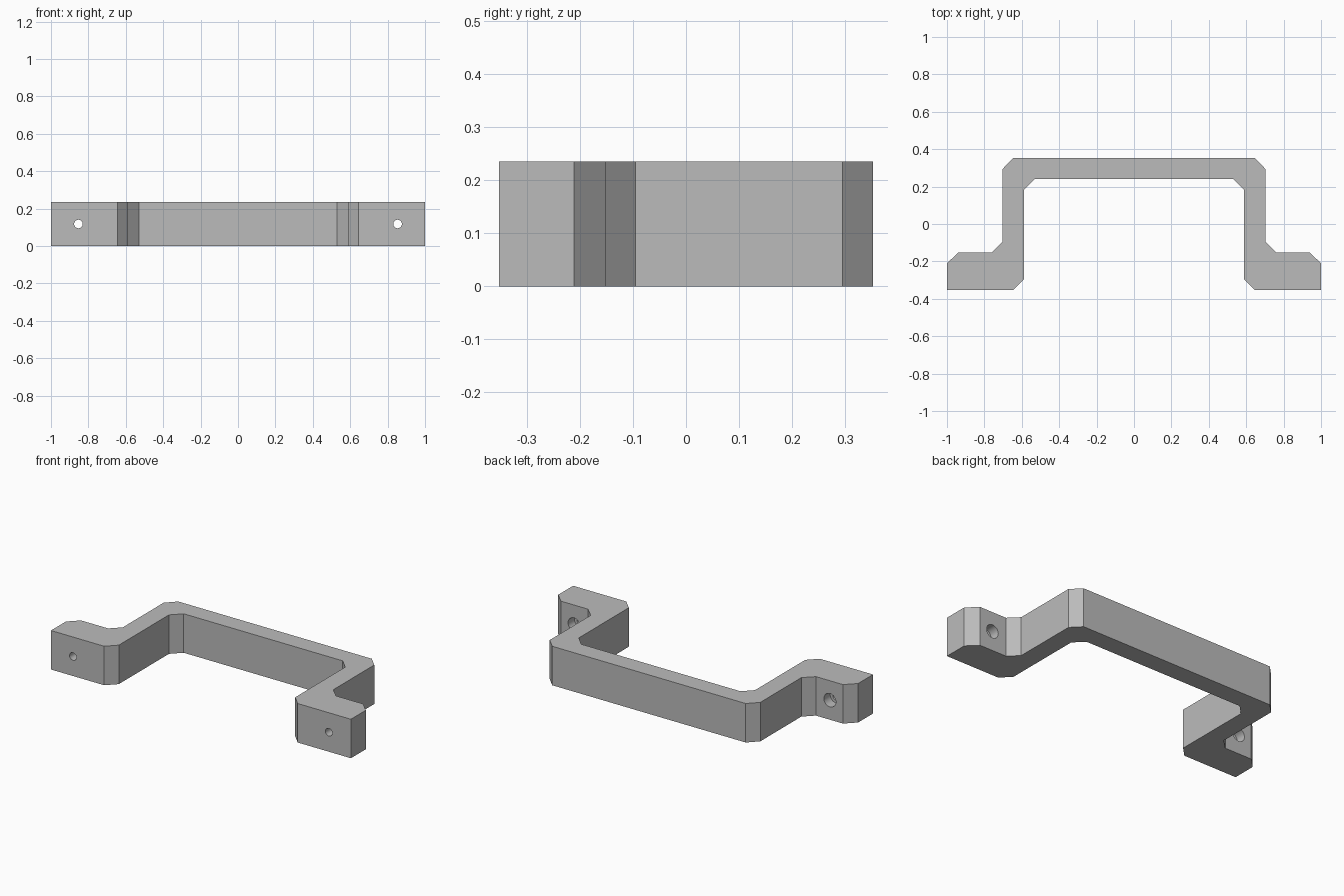
import bpy, bmesh, math

cube = bpy.data.objects.get("Cube")
if cube:
    bpy.data.objects.remove(cube, do_unlink=True)

HEIGHT = 0.235
HOLE_X = 0.853
FOOT_FRONT, FOOT_BACK = -0.353, -0.152

grey = bpy.data.materials.new("plain grey")
grey.use_nodes = True
colour = (0.5, 0.5, 0.5, 1)
grey.diffuse_color = colour
grey.node_tree.nodes["Principled BSDF"].inputs["Base Color"].default_value = colour

# Half outline of the handle seen from above: grip, leg, foot
half = [(0.645, 0.353), (0.702, 0.295), (0.702, -0.095), (0.76, -0.152),
        (0.94, -0.152), (1, -0.211), (1, -0.353), (0.645, -0.353),
        (0.588, -0.295), (0.588, 0.182), (0.53, 0.24)]
outline = half + [(-x, y) for x, y in reversed(half)]

# Extrude the mirrored outline into the handle
bm = bmesh.new()
base = bm.faces.new([bm.verts.new((x, y, 0)) for x, y in outline])
ext = bmesh.ops.extrude_face_region(bm, geom=[base])
top = [v for v in ext["geom"] if isinstance(v, bmesh.types.BMVert)]
bmesh.ops.translate(bm, verts=top, vec=(0, 0, HEIGHT))
bmesh.ops.recalc_face_normals(bm, faces=bm.faces)
mesh = bpy.data.meshes.new("pull_handle")
bm.to_mesh(mesh)
bm.free()
handle = bpy.data.objects.new("pull_handle", mesh)
bpy.context.collection.objects.link(handle)
mesh.materials.append(grey)


def drill(x, radius, y0, y1):
    """Cut a round hole along y between y0 and y1."""
    bpy.ops.mesh.primitive_cylinder_add(
        vertices=32, radius=radius, depth=y1 - y0,
        location=(x, (y0 + y1) / 2, HEIGHT / 2), rotation=(math.pi / 2, 0, 0))
    cutter = bpy.context.object
    cutter.name = "hole_cutter"
    cutter.hide_render = True
    cutter.data.materials.append(grey)
    mod = handle.modifiers.new("hole", "BOOLEAN")
    mod.operation = "DIFFERENCE"
    mod.solver = "EXACT"
    mod.object = cutter
    bpy.ops.object.select_all(action="DESELECT")
    handle.select_set(True)
    bpy.context.view_layer.objects.active = handle
    bpy.ops.object.modifier_apply(modifier=mod.name)
    bpy.data.objects.remove(cutter, do_unlink=True)


# Screw holes with a wider counterbore at the back of each foot
for side in (-1, 1):
    drill(side * HOLE_X, 0.023, FOOT_FRONT - 0.05, FOOT_BACK + 0.05)
    drill(side * HOLE_X, 0.04, FOOT_BACK - 0.06, FOOT_BACK + 0.05)

bpy.ops.object.shade_smooth_by_angle(angle=math.radians(30))
